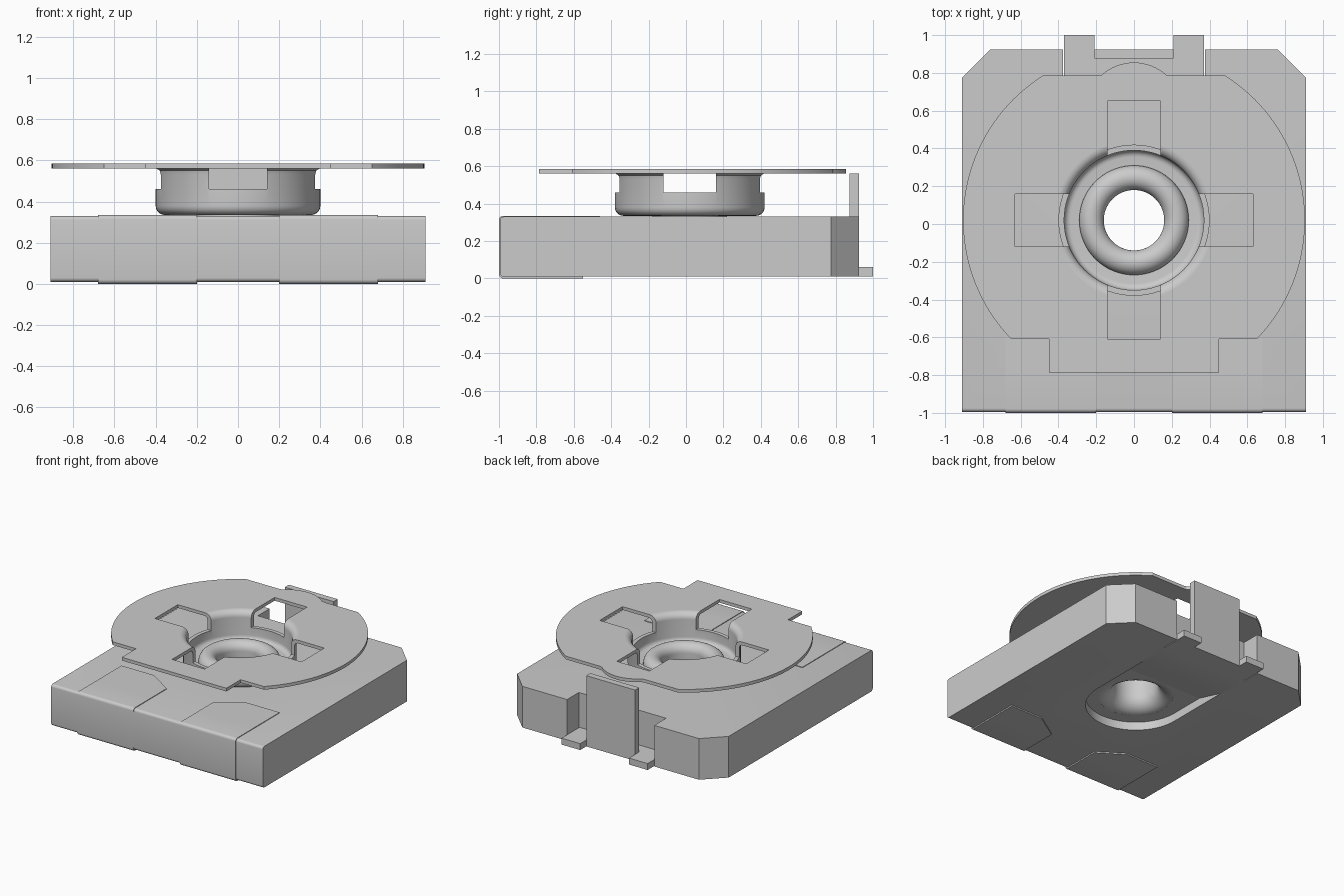
import bpy, bmesh, math

cube = bpy.data.objects.get("Cube")
if cube:
    bpy.data.objects.remove(cube, do_unlink=True)

grey = bpy.data.materials.new("light grey")
grey.use_nodes = True
colour = (0.6, 0.6, 0.6, 1)
grey.diffuse_color = colour
grey.node_tree.nodes["Principled BSDF"].inputs["Base Color"].default_value = colour

CY = 0.02  # y of the rotor axis


def finish(name, bm):
    bmesh.ops.recalc_face_normals(bm, faces=bm.faces)
    mesh = bpy.data.meshes.new(name)
    bm.to_mesh(mesh)
    bm.free()
    mesh.materials.append(grey)
    ob = bpy.data.objects.new(name, mesh)
    bpy.context.collection.objects.link(ob)
    return ob


def extrude(name, points, vec):
    """Extrude a closed 3D outline along vec."""
    bm = bmesh.new()
    face = bm.faces.new([bm.verts.new(p) for p in points])
    new = bmesh.ops.extrude_face_region(bm, geom=[face])["geom"]
    bmesh.ops.translate(bm, vec=vec, verts=[g for g in new if isinstance(g, bmesh.types.BMVert)])
    return finish(name, bm)


def plate(name, outline, z0, z1):
    return extrude(name, [(x, y, z0) for x, y in outline], (0, 0, z1 - z0))


def box(name, x0, x1, y0, y1, z0, z1):
    return plate(name, [(x0, y0), (x1, y0), (x1, y1), (x0, y1)], z0, z1)


def arc(cx, cy, r, a0, a1, n):
    return [(cx + r * math.cos(math.radians(a0 + (a1 - a0) * i / n)),
             cy + r * math.sin(math.radians(a0 + (a1 - a0) * i / n))) for i in range(n + 1)]


def lathe(name, profile, steps=72):
    """Revolve a closed (radius, z) profile about the rotor axis."""
    bm = bmesh.new()
    rings = []
    for i in range(steps):
        a = 2 * math.pi * i / steps
        rings.append([bm.verts.new((r * math.cos(a), CY + r * math.sin(a), z)) for r, z in profile])
    n = len(profile)
    for i in range(steps):
        p, q = rings[i], rings[(i + 1) % steps]
        for j in range(n):
            k = (j + 1) % n
            bm.faces.new((p[j], q[j], q[k], p[k]))
    return finish(name, bm)


def activate(ob):
    bpy.ops.object.select_all(action='DESELECT')
    ob.select_set(True)
    bpy.context.view_layer.objects.active = ob


def cut(ob, *cutters):
    activate(ob)
    for c in cutters:
        c.hide_render = True
        mod = ob.modifiers.new("cut", 'BOOLEAN')
        mod.operation = 'DIFFERENCE'
        mod.solver = 'EXACT'
        mod.object = c
        bpy.ops.object.modifier_apply(modifier=mod.name)


def round_front(ob, radius):
    """Round the long top and bottom edges at the front of a part."""
    bm = bmesh.new()
    bm.from_mesh(ob.data)
    front = min(v.co.y for v in bm.verts)
    edges = [e for e in bm.edges
             if all(v.co.y < front + 1e-4 for v in e.verts)
             and abs(e.verts[0].co.z - e.verts[1].co.z) < 1e-4]
    bmesh.ops.bevel(bm, geom=edges, offset=radius, segments=5, profile=0.5, affect='EDGES')
    bm.to_mesh(ob.data)
    bm.free()


# Housing: chamfered back corners and a notch at the back
half = [(0.91, -0.995), (0.91, 0.775), (0.76, 0.925), (0.375, 0.925), (0.375, 0.78)]
body = plate("housing", half + [(-x, y) for x, y in reversed(half)], 0.01, 0.33)
round_front(body, 0.02)

# Hole and ramped recess in the underside
bore = plate("bore_cutter", arc(0, CY, 0.265, 0, 354, 59), -0.1, 0.5)
pocket = plate("pocket_cutter", arc(0, CY, 0.36, 180, 360, 36) + [(0.36, 0.3), (-0.36, 0.3)], -0.1, 0.075)
ramp = extrude("ramp_cutter", [(-0.36, y, z) for y, z in
               [(0.295, -0.1), (0.295, 0.075), (0.3, 0.075), (0.54, 0.01), (0.54, -0.1)]], (0.72, 0, 0))
cut(body, bore, pocket, ramp)

# Front terminals wrapping over the housing
for side, s in (("left", 1), ("right", -1)):
    x0, x1 = sorted((0.2 * s, 0.68 * s))
    wrap = box(side + "_terminal_wrap", x0, x1, -1.0, -0.75, 0.0, 0.335)
    round_front(wrap, 0.022)
    for level, tip, z0, z1 in (("top", -0.46, 0.325, 0.335), ("bottom", -0.55, 0.0, 0.012)):
        shape = [(0.2, -0.8), (0.68, -0.8), (0.68, tip), (0.4, tip), (0.2, tip - 0.13)]
        plate(f"{side}_terminal_{level}", [(x * s, y) for x, y in shape], z0, z1)

# Rear terminal: foot with two tabs, and an upright blade
foot = [(0.37, 0.77), (0.37, 1.0), (0.21, 1.0), (0.21, 0.9)]
plate("rear_terminal_foot", foot + [(-x, y) for x, y in reversed(foot)], 0.01, 0.06)
box("rear_terminal_blade", -0.21, 0.21, 0.875, 0.925, 0.01, 0.56)

# Rotor disc: round sides, flat front and back, front tab and back bump
R = 0.905
a_back = math.degrees(math.asin((0.785 - CY) / R))
a_front = math.degrees(math.asin((-0.61 - CY) / R))
outline = [(0.45, -0.785), (0.45, -0.61)] + arc(0, CY, R, a_front, a_back, 40)
outline += [(0.2, 0.785)] + arc(0, 0.6, 0.255, 48, 132, 16) + [(-0.2, 0.785)]
outline += arc(0, CY, R, 180 - a_back, 180 - a_front, 40) + [(-0.45, -0.61), (-0.45, -0.785)]
disc = plate("rotor_disc", outline, 0.56, 0.585)
centre = plate("centre_cutter", arc(0, CY, 0.42, 0, 355, 71), 0.4, 0.7)

# Rotor cup: flared rim, straight wall, rounded floor
cup = lathe("rotor_cup",
            [(0.42, 0.585)] + arc(0.42, 0.535, 0.05, 100, 180, 6)
            + arc(0.335, 0.4, 0.035, 0, -90, 5) + [(0.18, 0.365), (0.18, 0.335)]
            + arc(0.355, 0.38, 0.045, -90, 0, 6) + [(0.4, 0.53), (0.405, 0.55), (0.42, 0.56)])

# Four screwdriver windows through the disc and cup wall
slot_x = box("slot_cutter_x", -0.63, 0.63, CY - 0.14, CY + 0.14, 0.46, 0.7)
slot_y = box("slot_cutter_y", -0.14, 0.14, CY - 0.63, CY + 0.63, 0.46, 0.7)
cut(disc, centre, slot_x, slot_y)
cut(cup, slot_x, slot_y)

# Eyelet: funnel below, tube, and rolled lip above
eyelet = lathe("eyelet",
               arc(0.27, 0.185, 0.11, -90, -180, 8) + arc(0.225, 0.37, 0.065, 180, 0, 16)
               + [(0.29, 0.355), (0.2, 0.355), (0.2, 0.2), (0.22, 0.14), (0.27, 0.1)])

for c in (bore, pocket, ramp, centre, slot_x, slot_y):
    bpy.data.objects.remove(c, do_unlink=True)

# Smooth the curved parts, keep the edges sharp
for ob in [o for o in bpy.context.collection.objects if o.type == 'MESH']:
    activate(ob)
    bpy.ops.object.shade_smooth_by_angle(angle=math.radians(30))
